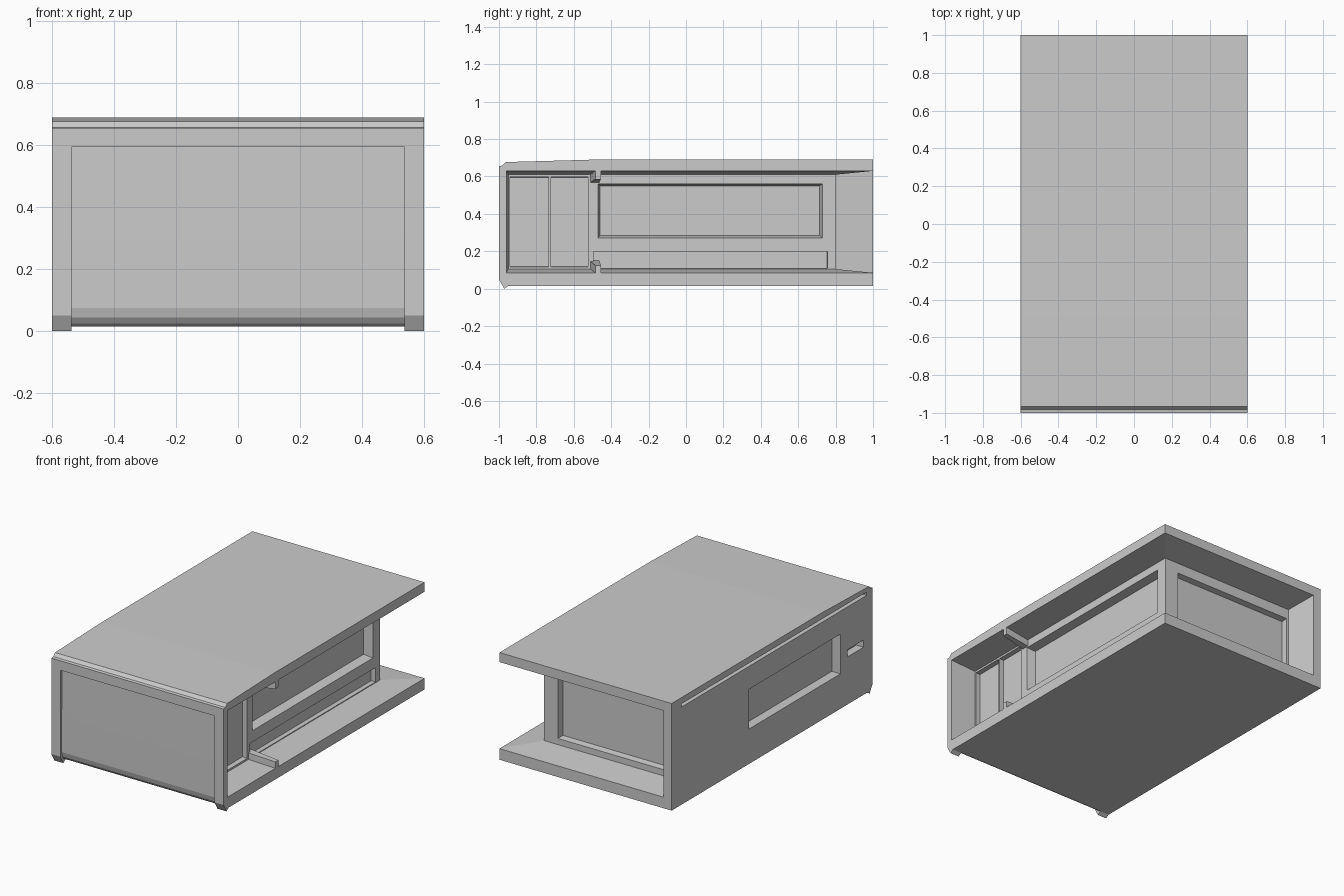
import bpy, bmesh

if "Cube" in bpy.data.objects:
    bpy.data.objects.remove(bpy.data.objects["Cube"])


def loft(name, sections):
    """Closed solid through matching cross-section loops."""
    bm = bmesh.new()
    loops = [[bm.verts.new(p) for p in s] for s in sections]
    bm.faces.new(loops[0])
    bm.faces.new(loops[-1])
    for a, b in zip(loops, loops[1:]):
        n = len(a)
        for i in range(n):
            bm.faces.new((a[i], a[(i + 1) % n], b[(i + 1) % n], b[i]))
    bmesh.ops.recalc_face_normals(bm, faces=bm.faces)
    me = bpy.data.meshes.new(name)
    bm.to_mesh(me)
    bm.free()
    ob = bpy.data.objects.new(name, me)
    bpy.context.collection.objects.link(ob)
    return ob


def extrude_x(name, profile, x0, x1):
    return loft(name, [[(x, y, z) for y, z in profile] for x in (x0, x1)])


def rect_x(x, y0, y1, z0, z1):
    return [(x, y0, z0), (x, y1, z0), (x, y1, z1), (x, y0, z1)]


def rect_y(y, x0, x1, z0, z1):
    return [(x0, y, z0), (x1, y, z0), (x1, y, z1), (x0, y, z1)]


def cut(target, cutter):
    cutter.hide_render = True
    mod = target.modifiers.new("cut", 'BOOLEAN')
    mod.operation = 'DIFFERENCE'
    mod.solver = 'EXACT'
    mod.object = cutter
    bpy.context.view_layer.objects.active = target
    bpy.ops.object.modifier_apply(modifier=mod.name)
    bpy.data.objects.remove(cutter, do_unlink=True)


# Outer housing from its side profile
housing = extrude_x("housing", [
    (-1, .05), (-.972, 0), (-.95, .015), (1, .015), (1, .69), (-.5, .69),
    (-.965, .677), (-.982, .658), (-1, .655)], -.6, .6)

# Tapered cavity wrapping the right side and the back
def cavity_section(outer, inner):
    return [(*outer, .081), (*outer, .634), (*inner, .61), (*inner, .105)]

cut(housing, loft("cavity", [
    cavity_section((.634, -.963), (.43, -.95)),
    cavity_section((.634, 1.04), (.43, .8)),
    cavity_section((-.55, 1.04), (-.52, .8))]))

# Front panel recess with a rounded lower edge
cut(housing, extrude_x("front_recess", [
    (-1.05, .595), (-.985, .595), (-.988, .3), (-.988, .075), (-.98, .045),
    (-.965, .025), (-.94, .0145), (-.94, -.05), (-1.05, -.05)], -.537, .537))

# Recesses in the inner right wall: window, lower strip, two pocket bays
for name, x0, a, x1, b in [
        ("window", .45, (-.474, .734, .266, .564), .375, (-.46, .715, .285, .55)),
        ("lower_strip", .45, (-.495, .757, .11, .2), .40, (-.495, .755, .11, .2)),
        ("front_bay", .45, (-.94, -.735, .115, .6), .40, (-.94, -.735, .12, .595)),
        ("rear_bay", .45, (-.722, -.525, .115, .6), .40, (-.722, -.525, .12, .595))]:
    cut(housing, loft(name, [rect_x(x0, *a), rect_x(x1, *b)]))

# Window recess in the inner back wall
cut(housing, loft("back_window", [rect_y(.83, -.505, .338, .14, .548),
                                  rect_y(.76, -.505, .325, .15, .54)]))

# Recesses in the left wall: long top groove, window, short slot
for name, a, depth in [("groove", (-.94, .9, .63, .65), .04),
                       ("left_window", (-.68, .23, .235, .485), .06),
                       ("left_slot", (-.91, -.75, .315, .36), .05)]:
    cut(housing, loft(name, [rect_x(-.65, *a), rect_x(-.6 + depth, *a)]))

# Tapered brackets bridging the cavity at top and bottom
for name, inner, outer in [("lower_bracket", (.06, .15), (.06, .125)),
                           ("upper_bracket", (.565, .65), (.585, .65))]:
    loft(name, [rect_x(.40, -.515, -.465, *inner), rect_x(.6, -.485, -.455, *outer)])
